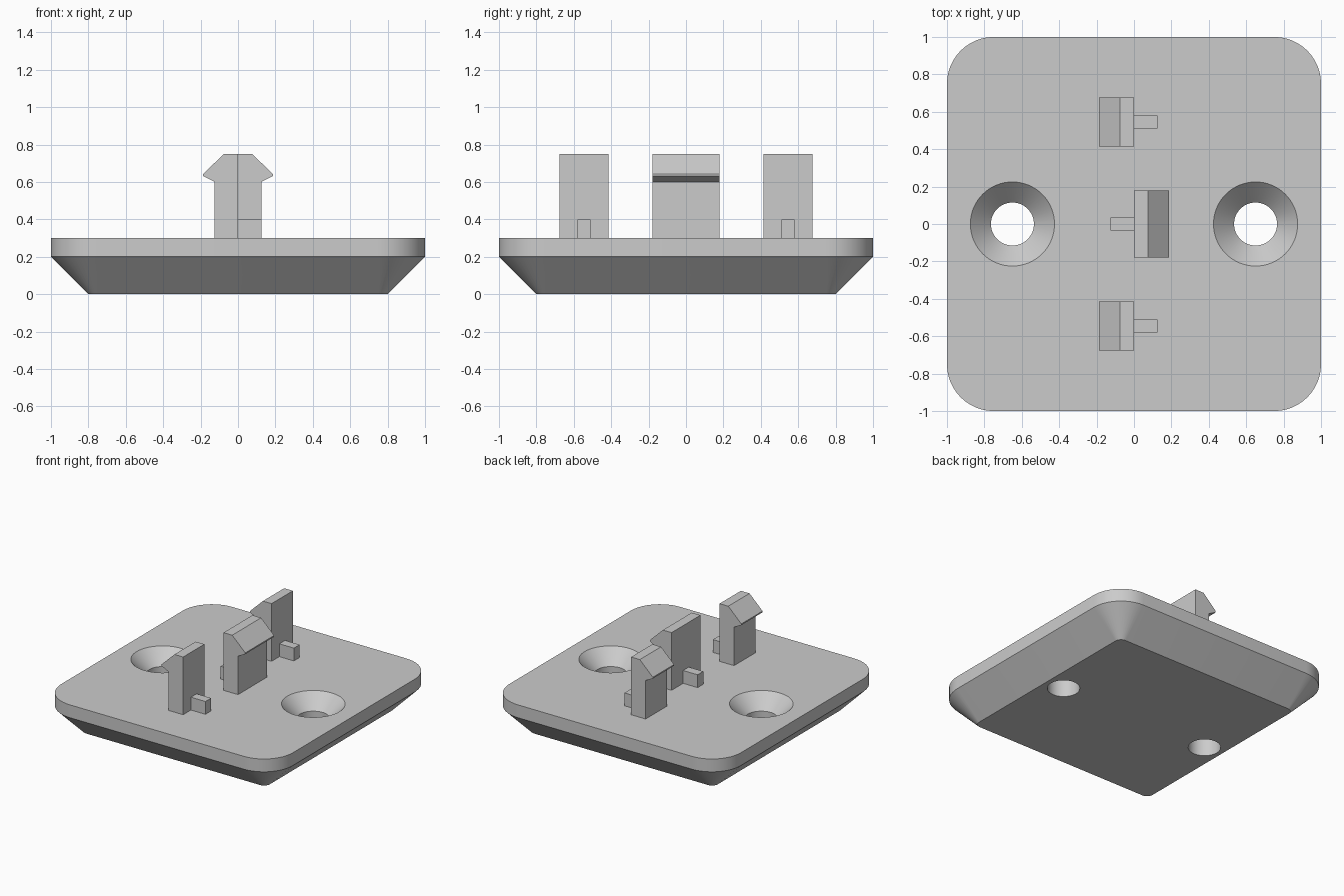
import bpy, bmesh
from math import cos, sin, pi, radians

cube = bpy.data.objects.get("Cube")
if cube:
    bpy.data.objects.remove(cube, do_unlink=True)

grey = bpy.data.materials.new("plain grey")
grey.use_nodes = True
COLOUR = (0.6, 0.6, 0.6, 1)
grey.diffuse_color = COLOUR
grey.node_tree.nodes["Principled BSDF"].inputs["Base Color"].default_value = COLOUR


def loft(name, rings):
    """Join equal-length rings of points into a closed solid."""
    bm = bmesh.new()
    loops = [[bm.verts.new(p) for p in ring] for ring in rings]
    n = len(loops[0])
    for a, b in zip(loops, loops[1:]):
        for i in range(n):
            j = (i + 1) % n
            bm.faces.new((a[i], a[j], b[j], b[i]))
    bm.faces.new(loops[0][::-1])
    bm.faces.new(loops[-1])
    bmesh.ops.recalc_face_normals(bm, faces=bm.faces)
    mesh = bpy.data.meshes.new(name)
    bm.to_mesh(mesh)
    bm.free()
    obj = bpy.data.objects.new(name, mesh)
    bpy.context.collection.objects.link(obj)
    mesh.materials.append(grey)
    return obj


def rounded_square(half, radius, z, steps=12):
    points = []
    for corner, (sx, sy) in enumerate(((1, 1), (-1, 1), (-1, -1), (1, -1))):
        for i in range(steps + 1):
            a = (corner + i / steps) * pi / 2
            points.append((sx * (half - radius) + radius * cos(a),
                           sy * (half - radius) + radius * sin(a), z))
    return points


def circle(x, radius, z, n=64):
    return [(x + radius * cos(2 * pi * i / n), radius * sin(2 * pi * i / n), z)
            for i in range(n)]


# Base plate with rounded corners and a sloping underside
plate = loft("base_plate", [rounded_square(0.8, 0.05, 0),
                            rounded_square(1, 0.25, 0.2),
                            rounded_square(1, 0.25, 0.3)])

# Countersunk screw holes
for side, x in (("left", 0.65), ("right", -0.65)):
    cutter = loft(side + "_hole_cutter", [circle(x, 0.115, -0.1), circle(x, 0.115, 0.19),
                                          circle(x, 0.225, 0.3), circle(x, 0.225, 0.4)])
    cutter.hide_render = True
    cut = plate.modifiers.new(side + "_hole", "BOOLEAN")
    cut.object = cutter
    cut.operation = "DIFFERENCE"
    cut.solver = "EXACT"
    bpy.context.view_layer.objects.active = plate
    bpy.ops.object.modifier_apply(modifier=cut.name)
    bpy.data.objects.remove(cutter, do_unlink=True)

bpy.ops.object.select_all(action="DESELECT")
plate.select_set(True)
bpy.context.view_layer.objects.active = plate
bpy.ops.object.shade_smooth_by_angle(angle=radians(30))

# Barbed clips, each with a small stop block behind it
HOOK = [(0, 0.29), (0.125, 0.29), (0.125, 0.6), (0.187, 0.632),
        (0.187, 0.642), (0.075, 0.75), (0, 0.75)]
STOP = [(0, 0.29), (-0.125, 0.29), (-0.125, 0.4), (0, 0.4)]


def extrude(name, profile, facing, y, half):
    loft(name, [[(facing * x, y + s * half, z) for x, z in profile] for s in (-1, 1)])


for place, facing, y, half in (("front", -1, -0.545, 0.131),
                               ("middle", 1, 0, 0.178),
                               ("back", -1, 0.545, 0.131)):
    extrude(place + "_clip", HOOK, facing, y, half)
    extrude(place + "_stop", STOP, facing, y, 0.035)
